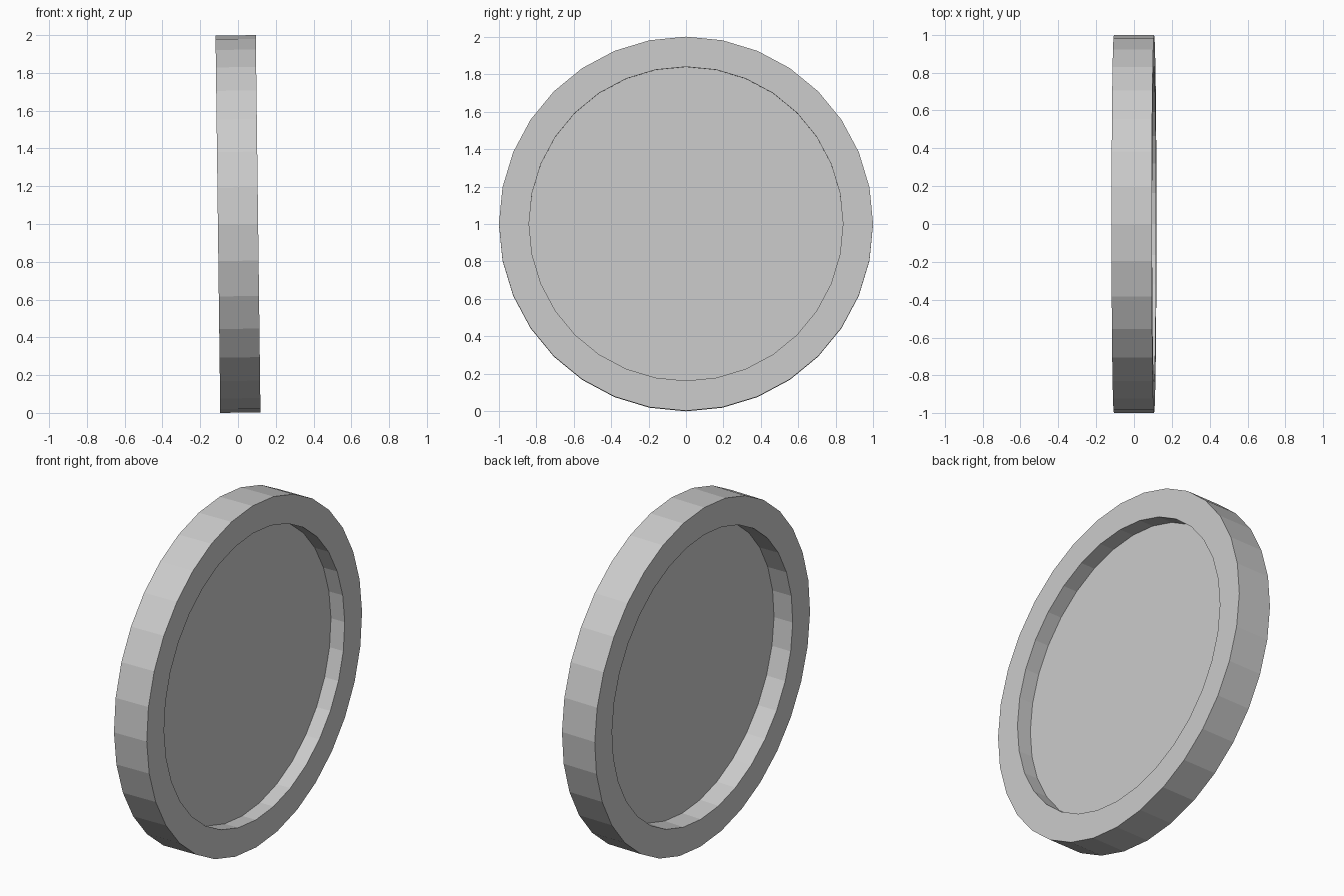
import bpy, bmesh, math
from mathutils import Matrix

if "Cube" in bpy.data.objects:
    bpy.data.objects.remove(bpy.data.objects["Cube"])

SIDES = 32
R, HOLE, HALF = 0.9987, 0.838, 0.1065
TILT = 0.0125


def lathe(name, profile):
    """Revolve (axis position, radius) points about x and cap both ends."""
    bm = bmesh.new()
    rings = []
    for x, r in profile:
        rings.append([bm.verts.new((x, r * math.sin(2 * math.pi * i / SIDES),
                                    r * math.cos(2 * math.pi * i / SIDES)))
                      for i in range(SIDES)])
    for a, b in zip(rings, rings[1:]):
        for i in range(SIDES):
            j = (i + 1) % SIDES
            bm.faces.new((a[i], a[j], b[j], b[i]))
    bm.faces.new(rings[0])
    bm.faces.new(rings[-1])
    bmesh.ops.recalc_face_normals(bm, faces=bm.faces)
    # Lean the wheel slightly and stand it on the ground
    bm.transform(Matrix.Translation((0, 0, 1)) @ Matrix.Rotation(-TILT, 4, 'Y'))
    mesh = bpy.data.meshes.new(name)
    bm.to_mesh(mesh)
    bm.free()
    obj = bpy.data.objects.new(name, mesh)
    bpy.context.collection.objects.link(obj)
    return obj


# Round rim with a recessed, thin web on both sides
lathe("recessed_disc", [
    (0.013, HOLE - 0.003), (-HALF, HOLE), (-HALF, R),
    (HALF, R), (HALF, HOLE), (0.017, HOLE),
])
